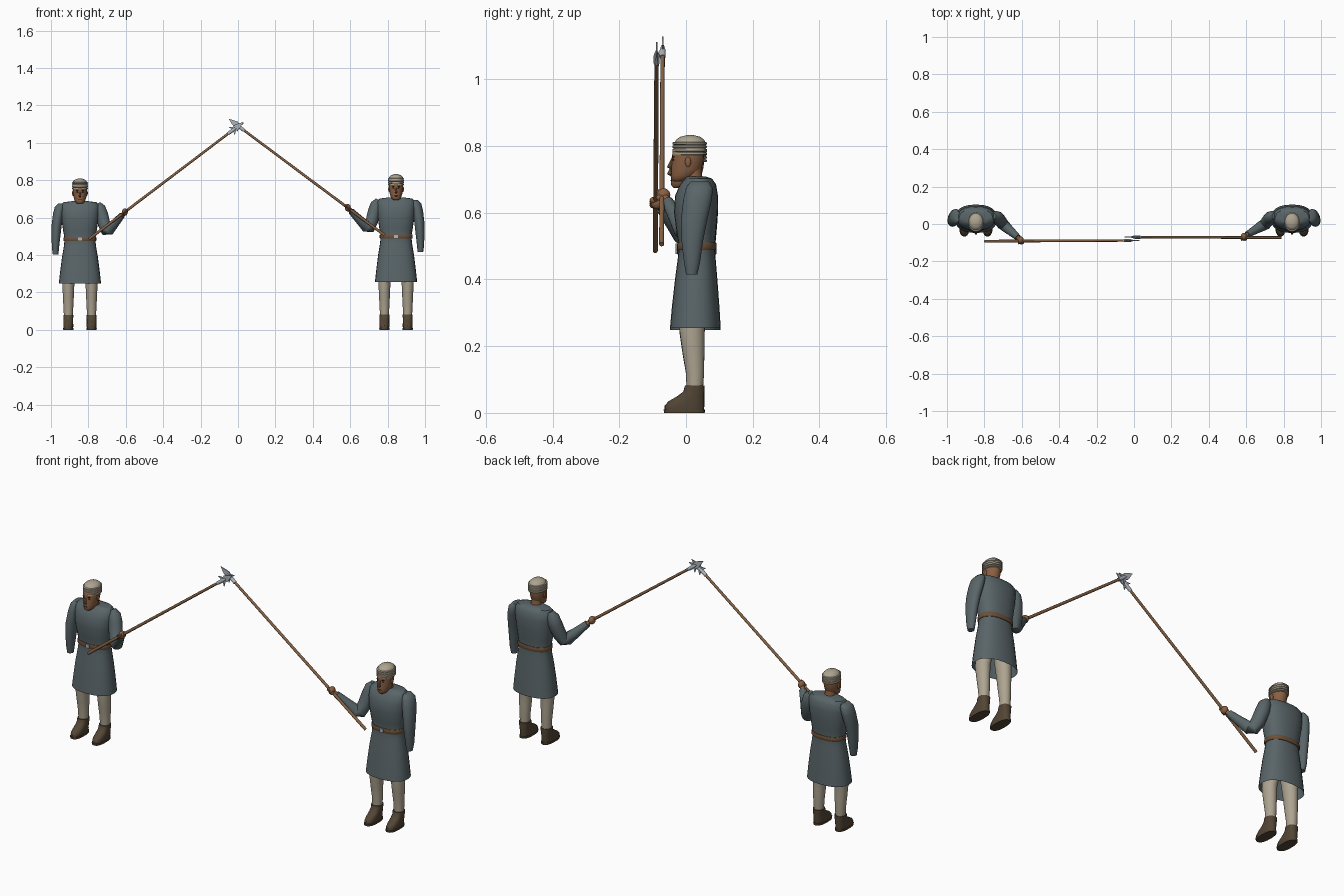
import bpy, bmesh, math
from mathutils import Vector

old = bpy.data.objects.get("Cube")
if old:
    bpy.data.objects.remove(old, do_unlink=True)


def material(name, rgb):
    m = bpy.data.materials.new(name)
    m.use_nodes = True
    m.diffuse_color = (*rgb, 1)
    bsdf = m.node_tree.nodes["Principled BSDF"]
    bsdf.inputs["Base Color"].default_value = (*rgb, 1)
    bsdf.inputs["Roughness"].default_value = 0.8
    return m


CLOTH = material("slate cloth", (0.10, 0.13, 0.14))
LINEN = material("beige linen", (0.42, 0.37, 0.28))
BOOT = material("dark boot leather", (0.085, 0.06, 0.035))
SKIN = material("brown skin", (0.25, 0.115, 0.055))
BELT = material("belt leather", (0.15, 0.08, 0.04))
WOOD = material("spear wood", (0.24, 0.125, 0.06))
STEEL = material("steel", (0.42, 0.46, 0.50))
DARK = material("dark features", (0.03, 0.02, 0.015))


def finish(name, bm, mat, angle=40):
    bmesh.ops.recalc_face_normals(bm, faces=bm.faces)
    mesh = bpy.data.meshes.new(name)
    bm.to_mesh(mesh)
    bm.free()
    mesh.materials.append(mat)
    ob = bpy.data.objects.new(name, mesh)
    bpy.context.collection.objects.link(ob)
    bpy.ops.object.select_all(action='DESELECT')
    ob.select_set(True)
    bpy.context.view_layer.objects.active = ob
    bpy.ops.object.shade_smooth_by_angle(angle=math.radians(angle))
    return ob


def loft(name, rings, mat, bottom=True, top=True, angle=40):
    """Skin a list of closed point rings."""
    bm = bmesh.new()
    rows = [[bm.verts.new(p) for p in ring] for ring in rings]
    n = len(rows[0])
    for a, b in zip(rows, rows[1:]):
        for i in range(n):
            bm.faces.new((a[i], a[(i + 1) % n], b[(i + 1) % n], b[i]))
    if bottom:
        bm.faces.new(rows[0])
    if top:
        bm.faces.new(rows[-1])
    return finish(name, bm, mat, angle)


def oval(place, x, z, rx, y0, y1, power=1.0, n=24):
    """Level ring: half width rx, reaching from y0 to y1."""
    pts = []
    for i in range(n):
        a = math.tau * i / n
        c, s = math.cos(a), math.sin(a)
        c = math.copysign(abs(c) ** power, c)
        s = math.copysign(abs(s) ** power, s)
        pts.append(place(x + rx * c, (y0 + y1) / 2 + (y1 - y0) / 2 * s, z))
    return pts


def tube(name, points, radii, mat, n=16):
    """Round tube with a radius at each path point."""
    pts = [Vector(p) for p in points]
    rings = []
    for i, p in enumerate(pts):
        t = (pts[min(i + 1, len(pts) - 1)] - pts[max(i - 1, 0)]).normalized()
        u = t.cross(Vector((0, 1, 0))).normalized()
        v = t.cross(u)
        rings.append([p + radii[i] * (math.cos(a) * u + math.sin(a) * v)
                      for a in (math.tau * k / n for k in range(n))])
    return loft(name, rings, mat)


def ball(name, center, size, mat):
    bm = bmesh.new()
    bmesh.ops.create_uvsphere(bm, u_segments=16, v_segments=10, radius=1)
    for v in bm.verts:
        v.co = Vector(center) + Vector(size) * v.co
    return finish(name, bm, mat, 60)


def plate(name, outline, y, depth, mat):
    """Flat outline in the x-z plane, given thickness along y."""
    return loft(name, [[(x, y + d, z) for x, z in outline] for d in (-depth / 2, depth / 2)], mat)


def spear(tag, butt, neck):
    butt, neck = Vector(butt), Vector(neck)
    d = (neck - butt).normalized()
    tube(tag + "spear_shaft", [butt, neck], [0.0075, 0.0065], WOOD, 12)
    tube(tag + "spear_socket", [neck - d * 0.035, neck, neck + d * 0.02], [0.009, 0.009, 0.005], STEEL, 12)
    # leaf blade with small swept lugs
    side = Vector((-d.z, 0, d.x))
    half = [(-0.005, 0.006), (-0.012, 0.028), (0.008, 0.013), (0.02, 0.017), (0.038, 0.012)]
    shape = half + [(0.068, 0)] + [(a, -w) for a, w in reversed(half)]
    pts = [neck + d * a + side * w for a, w in shape]
    plate(tag + "spear_blade", [(p.x, p.z) for p in pts], neck.y, 0.005, STEEL)


def figure(tag, m, s, butt, neck, hand):
    def P(x, y, z):                      # positive x points away from the partner
        return Vector((m * (0.845 + x), y, z * s))

    def rings(rows, x=0, power=1.0):
        return [oval(P, x, *r, power) for r in rows]

    # tunic, open at the hem
    loft(tag + "tunic", rings([
        (0.255, 0.113, -0.048, 0.104), (0.32, 0.106, -0.042, 0.100), (0.40, 0.096, -0.033, 0.094),
        (0.46, 0.086, -0.025, 0.089), (0.50, 0.082, -0.021, 0.086), (0.54, 0.089, -0.028, 0.090),
        (0.60, 0.098, -0.036, 0.095), (0.65, 0.102, -0.033, 0.096), (0.685, 0.102, -0.018, 0.090),
        (0.702, 0.088, -0.002, 0.078), (0.708, 0.040, 0.000, 0.060)], power=0.85),
        CLOTH, bottom=False)
    # belt and buckle
    loft(tag + "belt", rings([(z, 0.085 + g, -0.024 - g, 0.089 + g) for z, g in
         ((0.488, 0.001), (0.492, 0.003), (0.506, 0.003), (0.510, 0.001))], power=0.85), BELT)
    c = P(0, -0.029, 0.499)
    plate(tag + "belt_buckle", [(c.x + a * 0.01, c.z + b * 0.009) for a, b in
          ((-1, -1), (1, -1), (1, 1), (-1, 1))], c.y, 0.006, STEEL)

    # legs and boots
    for side, x in (("outer_", 0.062), ("inner_", -0.062)):
        inward = x * 0.85
        loft(tag + side + "trouser_leg", [oval(P, cx, *r) for cx, r in (
            (x, (0.06, 0.023, 0.002, 0.050)), (x, (0.12, 0.026, 0.000, 0.054)),
            (x, (0.18, 0.029, -0.010, 0.055)), (x, (0.25, 0.032, -0.020, 0.056)),
            (inward, (0.33, 0.038, -0.022, 0.066)), (inward, (0.42, 0.038, -0.012, 0.070)))], LINEN)
        loft(tag + side + "boot_sole", rings([
            (0.0, 0.027, -0.066, 0.056), (0.010, 0.028, -0.067, 0.057)], x, 0.8), BOOT)
        loft(tag + side + "boot", rings([
            (0.008, 0.025, -0.064, 0.054), (0.022, 0.027, -0.064, 0.055), (0.035, 0.026, -0.052, 0.055),
            (0.050, 0.026, -0.026, 0.055), (0.064, 0.026, -0.008, 0.055),
            (0.082, 0.027, -0.003, 0.055)], x, 0.85), BOOT)

    # hanging sleeve
    loft(tag + "hanging_sleeve", [oval(P, x, *r) for x, r in (
        (0.130, (0.415, 0.015, 0.000, 0.034)), (0.131, (0.45, 0.019, -0.006, 0.042)),
        (0.128, (0.52, 0.024, -0.014, 0.052)), (0.124, (0.58, 0.027, -0.015, 0.064)),
        (0.115, (0.64, 0.029, -0.008, 0.078)), (0.108, (0.675, 0.027, 0.000, 0.080)),
        (0.100, (0.694, 0.017, 0.014, 0.068)))], CLOTH, angle=55)

    # raised sleeve: upper arm, elbow, forearm to the wrist
    hand = Vector(hand)
    elbow = P(-0.143, 0.000, 0.535)
    wrist = elbow.lerp(hand, 0.84)
    upper = [P(-0.094, 0.042, 0.694), P(-0.106, 0.040, 0.672), P(-0.116, 0.034, 0.635), P(-0.130, 0.018, 0.580)]
    bend = [elbow + Vector((0, 0, 0.012)), elbow.lerp(wrist, 0.15), elbow.lerp(wrist, 0.5), wrist]
    tube(tag + "raised_sleeve", upper + bend,
         [0.016, 0.030, 0.034, 0.033, 0.032, 0.030, 0.024, 0.017], CLOTH)

    # fist gripping the shaft
    tube(tag + "wrist", [elbow.lerp(hand, 0.8), hand], [0.012, 0.011], SKIN, 12)
    ball(tag + "fist", hand, (0.016, 0.020, 0.020), SKIN)
    shaft = (Vector(neck) - Vector(butt)).normalized()
    for k in range(4):
        ball(tag + "finger", hand + shaft * (k - 1.5) * 0.009 + Vector((0, -0.011, 0)),
             (0.006, 0.012, 0.009), SKIN)

    # neck, head and face
    loft(tag + "neck", rings([(0.68, 0.030, 0.000, 0.056), (0.72, 0.025, -0.006, 0.046),
                              (0.75, 0.025, -0.006, 0.046)]), SKIN)
    loft(tag + "head", rings([
        (0.694, 0.014, -0.038, -0.008), (0.700, 0.022, -0.044, 0.010), (0.712, 0.029, -0.045, 0.034),
        (0.730, 0.034, -0.044, 0.046), (0.755, 0.037, -0.042, 0.052), (0.780, 0.038, -0.041, 0.055),
        (0.805, 0.034, -0.034, 0.052)]), SKIN, angle=60)
    tip, top = P(0, -0.050, 0.736), P(0, -0.040, 0.764)
    tube(tag + "nose", [top, tip, tip + Vector((0, 0.008, -0.004))], [0.003, 0.007, 0.004], SKIN, 8)
    ball(tag + "mouth", P(0, -0.0435, 0.716), (0.011, 0.003, 0.002), DARK)
    for x in (-1, 1):
        ball(tag + "eye", P(x * 0.014, -0.038, 0.758), (0.006, 0.003, 0.0025), DARK)
        ball(tag + "eyebrow", P(x * 0.014, -0.038, 0.767), (0.009, 0.004, 0.002), DARK)
        ball(tag + "ear", P(x * 0.037, 0.006, 0.752), (0.005, 0.009, 0.015), SKIN)

    # cap: dome over a stack of rolled bands
    loft(tag + "cap_dome", rings([
        (0.785, 0.040, -0.037, 0.060), (0.806, 0.040, -0.036, 0.060), (0.818, 0.036, -0.030, 0.055),
        (0.827, 0.026, -0.018, 0.043), (0.832, 0.010, 0.002, 0.023)]), LINEN, angle=60)
    for k in range(4):
        z = 0.773 + k * 0.010
        loft(tag + "cap_band", rings([
            (z, 0.039, -0.037, 0.058), (z + 0.002, 0.042, -0.041, 0.063),
            (z + 0.007, 0.042, -0.041, 0.063), (z + 0.009, 0.039, -0.037, 0.058)]), LINEN)

    spear(tag, butt, neck)


# the two guards, with spears crossing between them
figure("right_guard_", -1, 0.972, (-0.797, -0.092, 0.485), (-0.025, -0.088, 1.07), (-0.605, -0.086, 0.630))
figure("left_guard_", 1, 1.0, (0.785, -0.073, 0.505), (0.005, -0.070, 1.087), (0.587, -0.067, 0.653))
